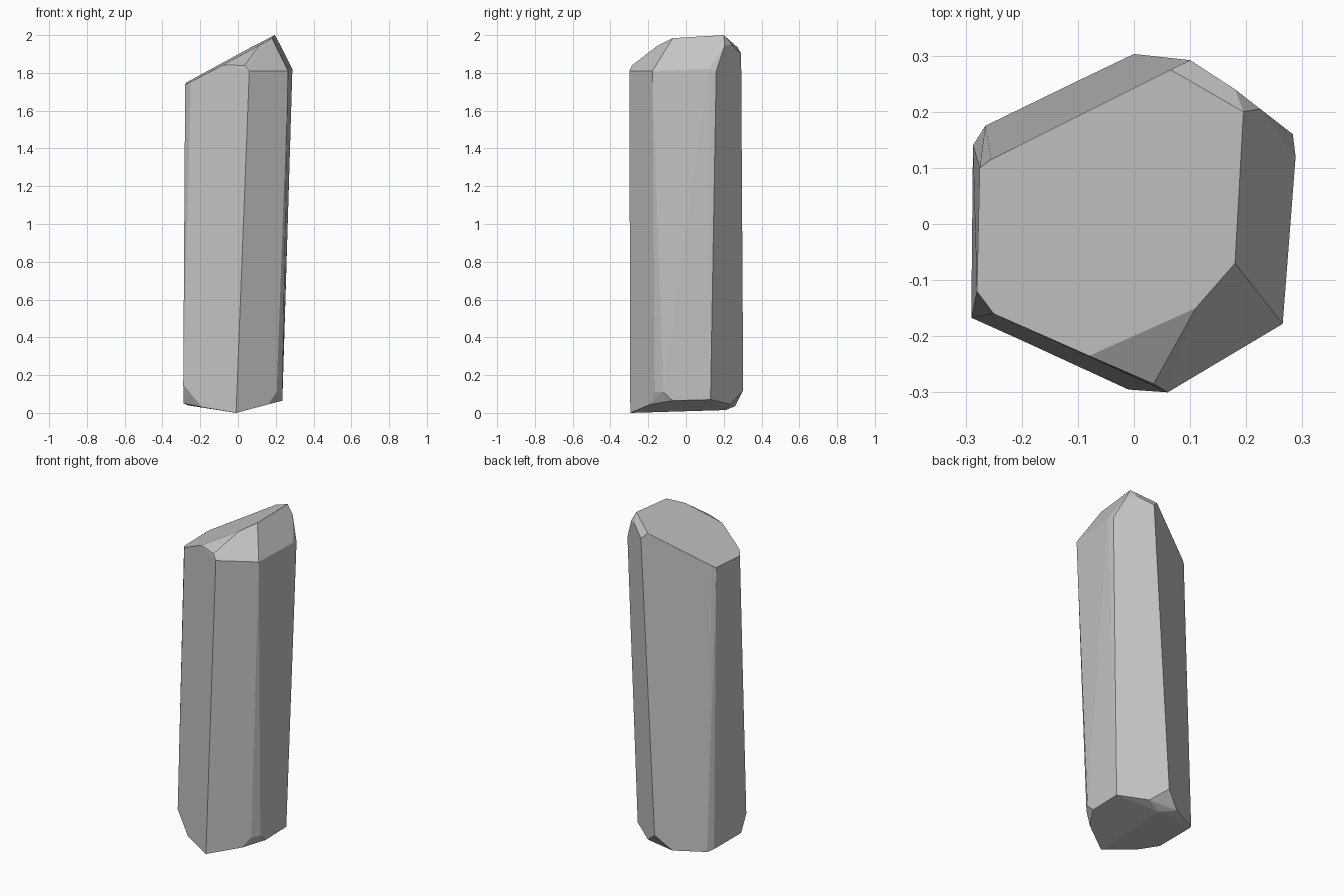
import bpy
import bmesh
from math import radians

default_cube = bpy.data.objects.get("Cube")
if default_cube:
    bpy.data.objects.remove(default_cube, do_unlink=True)


def flat_material(name, colour):
    material = bpy.data.materials.new(name)
    material.use_nodes = True
    material.diffuse_color = colour
    shader = next(n for n in material.node_tree.nodes if n.type == "BSDF_PRINCIPLED")
    shader.inputs["Base Color"].default_value = colour
    return material


def slanted_tip(x, y):
    """Point on the large sloping facet that ends the crystal."""
    return (x, y, 2 + 0.53 * (x - 0.195) + 0.03 * (y - 0.2))


def faceted_solid(name, corners, material, merge_angle):
    """Wrap corners in a convex solid and merge nearly level triangles."""
    bm = bmesh.new()
    for corner in corners:
        bm.verts.new(corner)
    bmesh.ops.convex_hull(bm, input=bm.verts[:])
    loose = [v for v in bm.verts if not v.link_faces]
    bmesh.ops.delete(bm, geom=loose, context="VERTS")
    bmesh.ops.dissolve_limit(bm, angle_limit=merge_angle,
                             verts=bm.verts[:], edges=bm.edges[:])
    bmesh.ops.recalc_face_normals(bm, faces=bm.faces[:])
    mesh = bpy.data.meshes.new(name)
    bm.to_mesh(mesh)
    bm.free()
    mesh.materials.append(material)
    solid = bpy.data.objects.new(name, mesh)
    bpy.context.scene.collection.objects.link(solid)
    return solid


# Outline of the large sloping facet at the top
tip_outline = [(0.18, -0.07), (0.195, 0.2), (0.065, 0.275), (-0.255, 0.115),
               (-0.275, 0.1), (-0.28, -0.12), (-0.25, -0.16),
               (-0.08, -0.235), (0.11, -0.15)]
tip = [slanted_tip(x, y) for x, y in tip_outline]

# Upper shoulder where the steep tip facets meet the six sides
shoulder = [(0.035, -0.285, 1.84), (0.06, -0.3, 1.81), (0.265, -0.178, 1.81),
            (0.288, 0.12, 1.82), (0.283, 0.16, 1.81), (0.225, 0.205, 1.945),
            (0.18, 0.24, 1.95), (0.1, 0.292, 1.9)]

# Lower shoulder where the sides end
foot = [(-0.29, -0.167, 0.15), (-0.19, -0.212, 0.03), (0.16, -0.19, 0.045),
        (0.205, -0.165, 0.11), (0.235, -0.12, 0.11), (0.235, -0.07, 0.065),
        (0.235, 0.13, 0.07), (0.09, 0.238, 0.045), (0, 0.303, 0.12),
        (-0.09, 0.26, 0.035), (-0.265, 0.175, 0.04), (-0.287, 0.14, 0.05),
        (-0.288, -0.12, 0.05)]

# Blunt underside
underside = [(-0.01, -0.295, 0), (0, 0.21, 0.015)]

grey = flat_material("grey stone", (0.55, 0.55, 0.55, 1))
crystal = faceted_solid("crystal_shard", tip + shoulder + foot + underside,
                        grey, radians(3))
